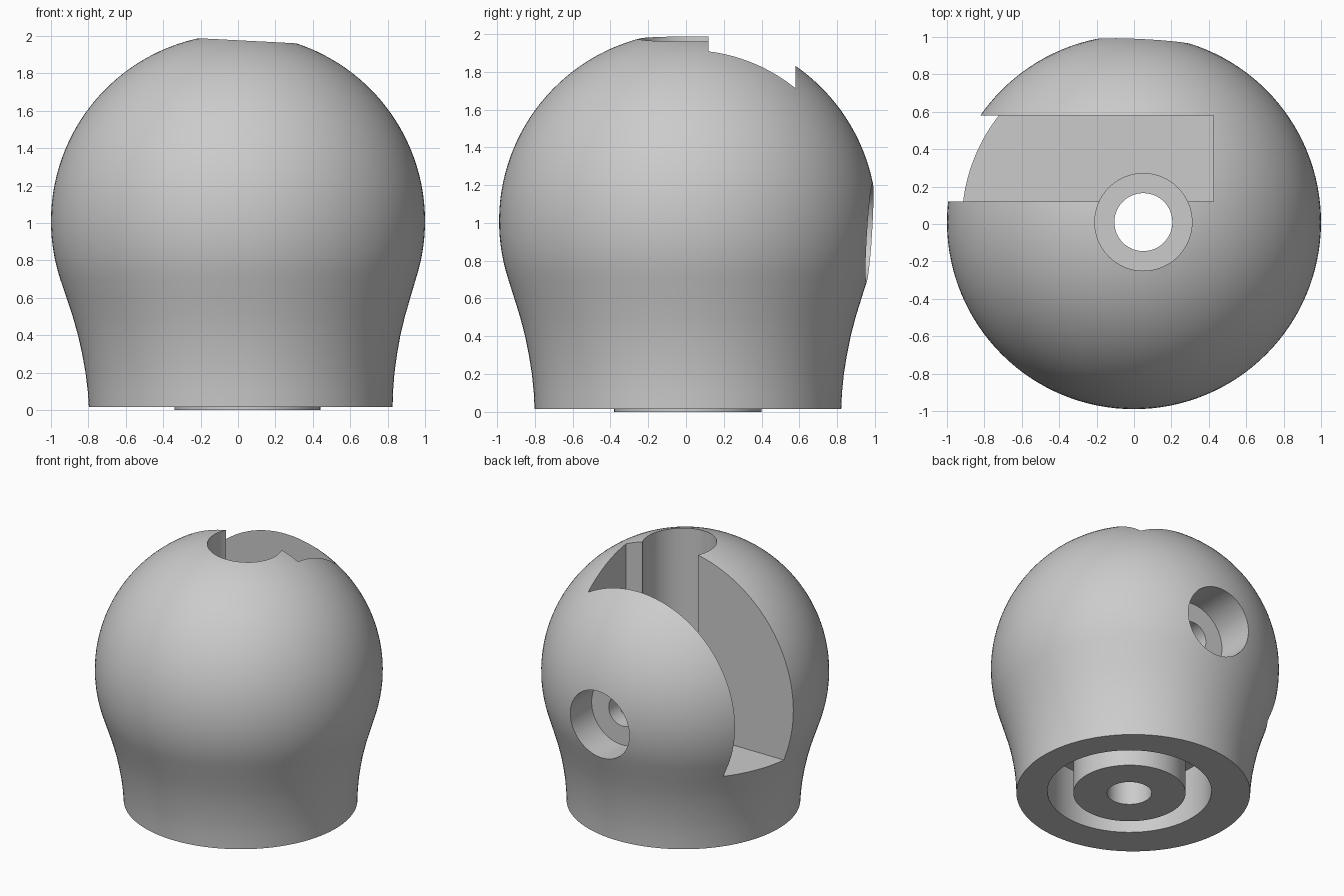
import bpy, bmesh, math
from mathutils import Matrix

if "Cube" in bpy.data.objects:
    bpy.data.objects.remove(bpy.data.objects["Cube"], do_unlink=True)

grey = bpy.data.materials.new("plain_grey")
grey.use_nodes = True
colour = (0.6, 0.6, 0.6, 1)
grey.diffuse_color = colour
grey.node_tree.nodes["Principled BSDF"].inputs["Base Color"].default_value = colour

AXIS_X, AXIS_Y = 0.05, 0.01      # shared axis of bore and boss
BALL_Y, BALL_Z = 0.01, 1.01


def add_object(name, bm):
    bmesh.ops.recalc_face_normals(bm, faces=bm.faces)
    mesh = bpy.data.meshes.new(name)
    bm.to_mesh(mesh)
    bm.free()
    mesh.materials.append(grey)
    obj = bpy.data.objects.new(name, mesh)
    bpy.context.collection.objects.link(obj)
    return obj


def upright_cylinder(name, radius, low, high):
    bm = bmesh.new()
    bmesh.ops.create_cone(bm, cap_ends=True, segments=64, radius1=radius, radius2=radius,
                          depth=high - low,
                          matrix=Matrix.Translation((AXIS_X, AXIS_Y, (low + high) / 2)))
    return add_object(name, bm)


def back_cylinder(name, radius, near, far, z):
    bm = bmesh.new()
    place = Matrix.Translation((AXIS_X, (near + far) / 2, z)) @ Matrix.Rotation(math.pi / 2, 4, "X")
    bmesh.ops.create_cone(bm, cap_ends=True, segments=64, radius1=radius, radius2=radius,
                          depth=far - near, matrix=place)
    return add_object(name, bm)


def box(name, x, y, z):
    bm = bmesh.new()
    bmesh.ops.create_cube(bm, size=1)
    for v in bm.verts:
        v.co = [span[0] if c < 0 else span[1] for span, c in zip((x, y, z), v.co)]
    return add_object(name, bm)


def combine(target, tool, operation):
    tool.hide_render = True
    mod = target.modifiers.new(tool.name, "BOOLEAN")
    mod.operation, mod.object, mod.solver = operation, tool, "EXACT"
    bpy.context.view_layer.objects.active = target
    bpy.ops.object.modifier_apply(modifier=mod.name)
    bpy.data.objects.remove(tool, do_unlink=True)


# Round body on a slightly flared neck
profile = [(0.812, 0.015), (0.816, 0.1), (0.826, 0.2), (0.842, 0.3),
           (0.862, 0.4), (0.888, 0.5), (0.919, 0.6)]
start = math.asin(0.7 - BALL_Z)
STEPS, SEGMENTS = 40, 128
for i in range(STEPS):
    a = start + (math.pi / 2 - start) * i / STEPS
    profile.append((math.cos(a), BALL_Z + math.sin(a)))

bm = bmesh.new()
rings = []
for r, z in profile:
    shift = 0.015 * max(0, 1 - z / 0.7)
    turns = [2 * math.pi * k / SEGMENTS for k in range(SEGMENTS)]
    rings.append([bm.verts.new((shift + r * math.cos(t), BALL_Y + r * math.sin(t), z)) for t in turns])
for low, high in zip(rings, rings[1:]):
    for k in range(SEGMENTS):
        n = (k + 1) % SEGMENTS
        bm.faces.new((low[k], low[n], high[n], high[k]))
bm.faces.new(rings[0][::-1])
bm.faces.new(rings[-1])
body = add_object("ball_knob_body", bm)

# Ring recess in the base with its central boss
combine(body, upright_cylinder("base_recess", 0.57, -0.2, 0.42), "DIFFERENCE")
combine(body, upright_cylinder("base_boss", 0.39, 0, 0.46), "UNION")

# Side slot, stepped vertical bore and stepped screw hole
combine(body, box("side_slot", (-1.5, 0.425), (0.12, 0.58), (0.61, 2.5)), "DIFFERENCE")
combine(body, upright_cylinder("top_bore", 0.26, 0.5, 2.5), "DIFFERENCE")
combine(body, upright_cylinder("through_hole", 0.155, -0.3, 0.8), "DIFFERENCE")
combine(body, back_cylinder("screw_head_hole", 0.26, 0.7, 1.5, 0.95), "DIFFERENCE")
combine(body, back_cylinder("screw_hole", 0.115, 0.1, 0.9, 0.95), "DIFFERENCE")

# Smooth curved faces, crisp edges
bpy.ops.object.select_all(action="DESELECT")
body.select_set(True)
bpy.context.view_layer.objects.active = body
bpy.ops.object.shade_smooth_by_angle(angle=math.radians(25))
